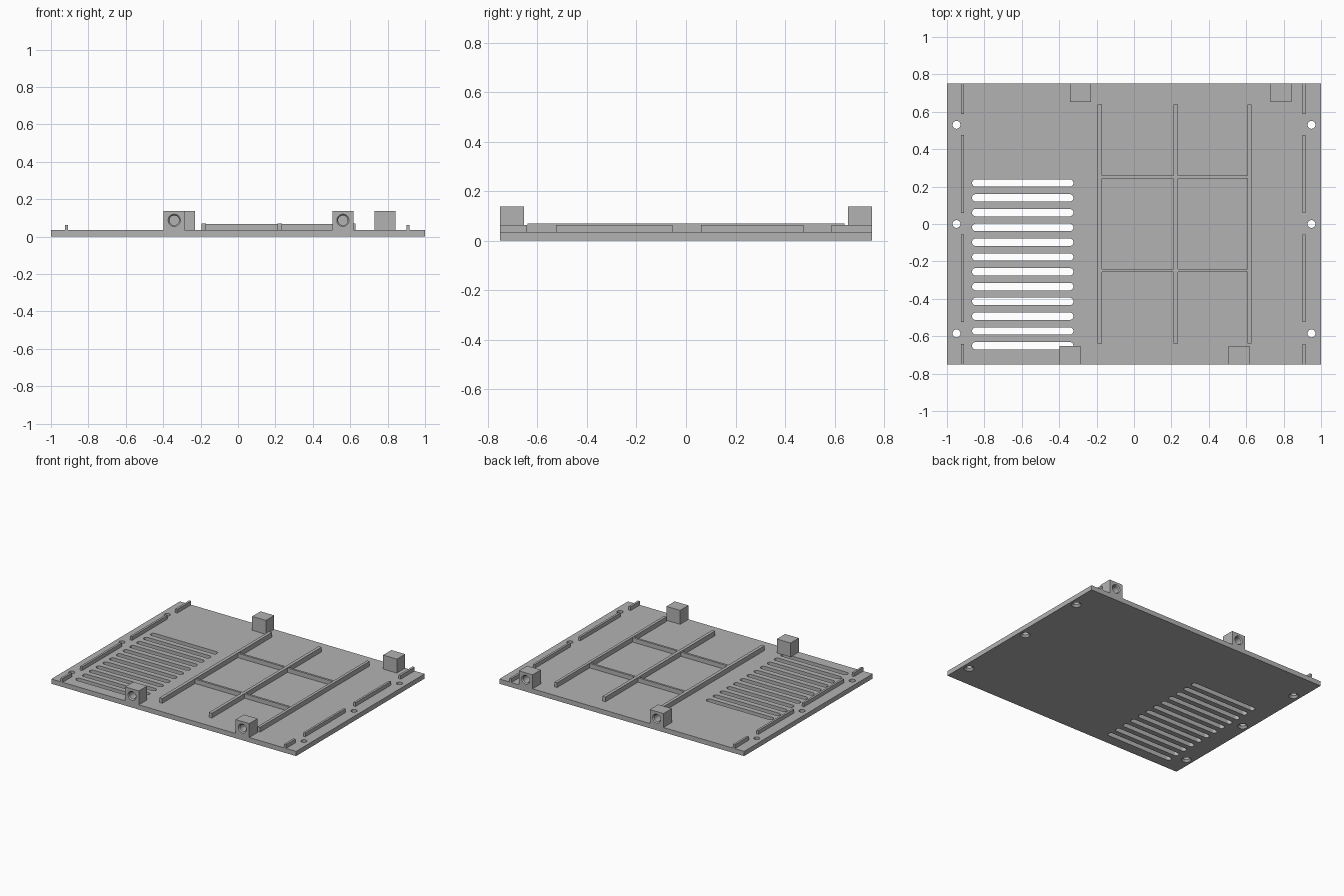
import bpy, bmesh, math
from mathutils import Matrix, Vector

if "Cube" in bpy.data.objects:
    bpy.data.objects.remove(bpy.data.objects["Cube"])

grey = bpy.data.materials.new("plain_grey")
grey.use_nodes = True
grey.diffuse_color = (0.45, 0.45, 0.45, 1)
grey.node_tree.nodes["Principled BSDF"].inputs["Base Color"].default_value = (0.45, 0.45, 0.45, 1)

T = 0.035       # plate thickness
HALF_Y = 0.75   # half depth of the plate


def finish(name, bm):
    bmesh.ops.recalc_face_normals(bm, faces=bm.faces)
    mesh = bpy.data.meshes.new(name)
    bm.to_mesh(mesh)
    bm.free()
    mesh.materials.append(grey)
    ob = bpy.data.objects.new(name, mesh)
    bpy.context.collection.objects.link(ob)
    return ob


def box(name, x0, x1, y0, y1, z0, z1):
    bm = bmesh.new()
    size = Matrix.Diagonal((x1 - x0, y1 - y0, z1 - z0, 1))
    centre = Matrix.Translation(((x0 + x1) / 2, (y0 + y1) / 2, (z0 + z1) / 2))
    bmesh.ops.create_cube(bm, size=1, matrix=centre @ size)
    return finish(name, bm)


def loft(bm, loops):
    """Closed solid through matching loops of points."""
    rings = [[bm.verts.new(p) for p in loop] for loop in loops]
    n = len(rings[0])
    for a, b in zip(rings, rings[1:]):
        for i in range(n):
            j = (i + 1) % n
            bm.faces.new((a[i], a[j], b[j], b[i]))
    bm.faces.new(rings[0])
    bm.faces.new(rings[-1])


def stadium(x0, x1, y, z, r, n=24):
    """Rounded slot outline; a circle when x0 equals x1."""
    pts = []
    for i in range(n):
        a = math.tau * (i + 0.5) / n
        x = x1 if math.cos(a) > 0 else x0
        pts.append(Vector((x + r * math.cos(a), y + r * math.sin(a), z)))
    return pts


def cut(ob, bm):
    """Subtract the solids in bm and bake the result."""
    cutter = finish("cutter", bm)
    cutter.hide_render = True
    mod = ob.modifiers.new("holes", "BOOLEAN")
    mod.operation, mod.solver, mod.object = "DIFFERENCE", "EXACT", cutter
    bpy.context.view_layer.update()
    baked = bpy.data.meshes.new_from_object(ob.evaluated_get(bpy.context.evaluated_depsgraph_get()))
    ob.modifiers.clear()
    ob.data = baked
    bpy.data.objects.remove(cutter)


# Base plate with vent slots and countersunk screw holes
plate = box("base_plate", -1, 1, -HALF_Y, HALF_Y, 0, T)
bm = bmesh.new()
for i in range(12):
    y = 0.219 - i * 0.0791
    loft(bm, [stadium(-0.846, -0.344, y, z, 0.02) for z in (-0.02, T + 0.02)])
for x in (-0.949, 0.949):
    for y in (0.53, 0, -0.585):
        profile = ((-0.01, 0.034), (0, 0.034), (0.014, 0.021), (T + 0.02, 0.021))
        loft(bm, [stadium(x, x, y, z, r) for z, r in profile])
cut(plate, bm)

# Long ribs and the cross ribs between them
ribs = ((-0.195, -0.171), (0.211, 0.235), (0.606, 0.627))
for i, (x0, x1) in enumerate(ribs):
    box(f"long_rib_{i + 1}", x0, x1, -0.64, 0.64, T, 0.07)
for i in range(2):
    for y in (-0.249, 0.251):
        box("cross_rib", ribs[i][1], ribs[i + 1][0], y - 0.008, y + 0.008, T, 0.067)

# Broken locating rails along both sides
for side, x in (("right", -0.916), ("left", 0.91)):
    for y0, y1 in ((0.587, HALF_Y), (0.06, 0.475), (-0.525, -0.055), (-HALF_Y, -0.642)):
        box(f"{side}_rail", x - 0.008, x + 0.008, y0, y1, T, 0.063)

# Mounting blocks with blind, chamfered holes facing outward
for name, x, side in (("front_right_block", -0.341, -1), ("front_left_block", 0.561, -1),
                      ("back_right_block", -0.285, 1), ("back_left_block", 0.785, 1)):
    y0, y1 = sorted((side * HALF_Y, side * 0.653))
    block = box(name, x - 0.056, x + 0.056, y0, y1, T, 0.138)
    bm = bmesh.new()
    loops = []
    for depth, r in ((-0.01, 0.033), (0, 0.033), (0.008, 0.026), (0.075, 0.026)):
        ring = stadium(0, 0, 0, 0, r)
        loops.append([Vector((x + p.x, side * (HALF_Y - depth), 0.087 + p.y)) for p in ring])
    loft(bm, loops)
    cut(block, bm)
